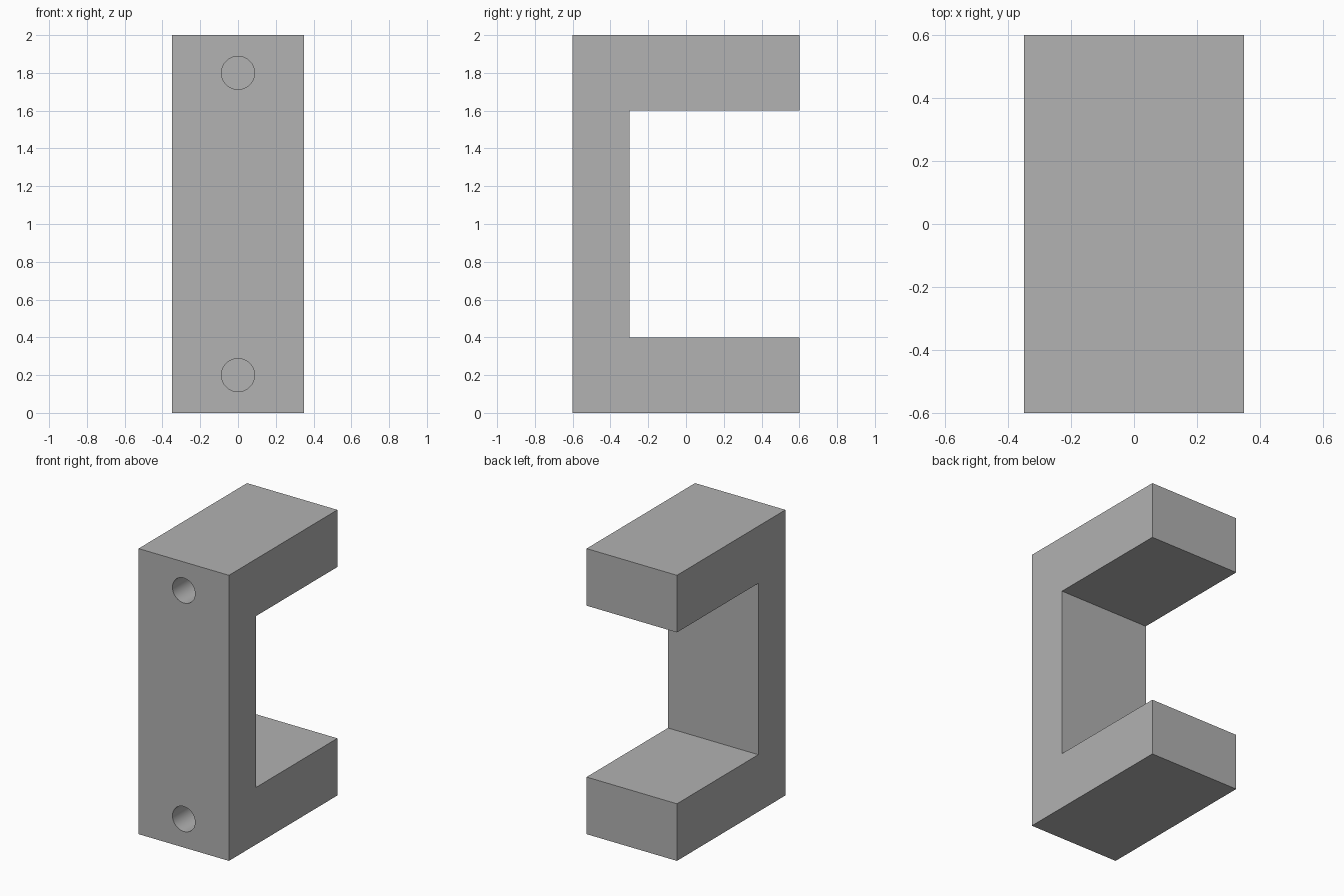
import bpy
import bmesh
import math

cube = bpy.data.objects.get("Cube")
if cube:
    bpy.data.objects.remove(cube, do_unlink=True)

HALF_WIDTH = 0.35
HOLE_RADIUS = 0.0875
HOLE_DEPTH = 0.6
FRONT = -0.6

grey = bpy.data.materials.new("plain grey")
grey.use_nodes = True
colour = (0.445, 0.445, 0.445, 1)
grey.diffuse_color = colour
grey.node_tree.nodes["Principled BSDF"].inputs["Base Color"].default_value = colour

# C-shaped bracket: side profile extruded across the width
profile = [(-0.6, 0), (0.6, 0), (0.6, 0.4), (-0.3, 0.4),
           (-0.3, 1.6), (0.6, 1.6), (0.6, 2), (-0.6, 2)]
bm = bmesh.new()
side = bm.faces.new([bm.verts.new((-HALF_WIDTH, y, z)) for y, z in profile])
extruded = bmesh.ops.extrude_face_region(bm, geom=[side])["geom"]
bmesh.ops.translate(bm, vec=(2 * HALF_WIDTH, 0, 0),
                    verts=[v for v in extruded if isinstance(v, bmesh.types.BMVert)])
bmesh.ops.recalc_face_normals(bm, faces=bm.faces)
mesh = bpy.data.meshes.new("bracket")
bm.to_mesh(mesh)
bm.free()
mesh.materials.append(grey)
bracket = bpy.data.objects.new("bracket", mesh)
bpy.context.collection.objects.link(bracket)


# Blind mounting hole bored into an arm from the front
def bore_hole(z):
    bpy.ops.mesh.primitive_cylinder_add(
        vertices=64, radius=HOLE_RADIUS, depth=2 * HOLE_DEPTH,
        location=(0, FRONT, z), rotation=(math.pi / 2, 0, 0))
    cutter = bpy.context.object
    cutter.name = "hole_cutter"
    cutter.hide_render = True
    cutter.data.materials.append(grey)
    cut = bracket.modifiers.new("hole", "BOOLEAN")
    cut.operation = "DIFFERENCE"
    cut.solver = "EXACT"
    cut.object = cutter
    bpy.ops.object.select_all(action="DESELECT")
    bracket.select_set(True)
    bpy.context.view_layer.objects.active = bracket
    bpy.ops.object.modifier_apply(modifier=cut.name)
    bpy.data.objects.remove(cutter, do_unlink=True)


for height in (0.2, 1.8):
    bore_hole(height)

# Smooth hole walls, crisp block edges
bpy.ops.object.shade_smooth_by_angle(angle=math.radians(30))
